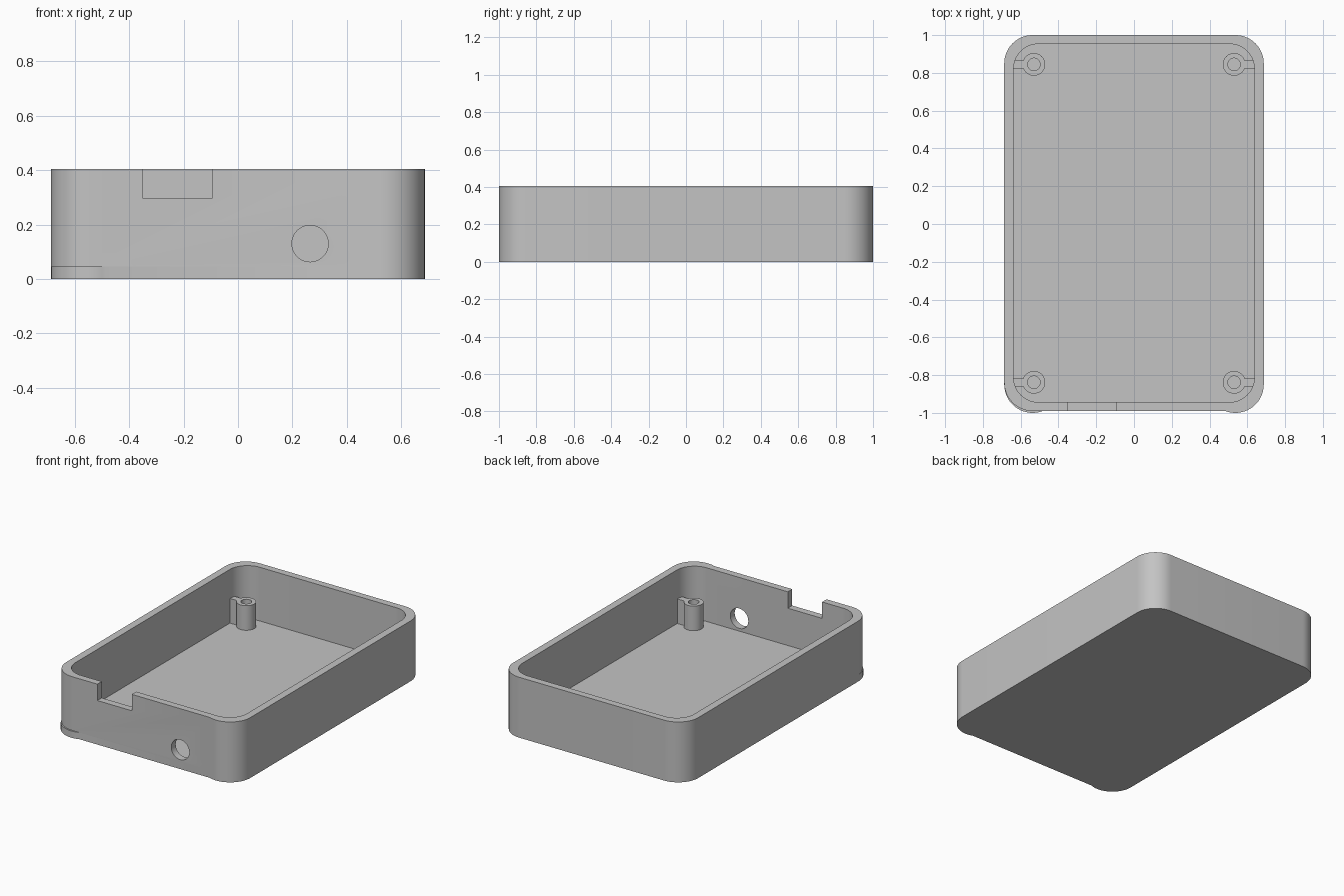
import bpy, bmesh, math

if "Cube" in bpy.data.objects:
    bpy.data.objects.remove(bpy.data.objects["Cube"], do_unlink=True)

HALF_X, BACK, FRONT, HEIGHT = 0.687, 1.0, -0.99, 0.405
FLOOR, POST_TOP = 0.045, 0.21

grey = bpy.data.materials.new("light grey plastic")
grey.use_nodes = True
colour = (0.55, 0.55, 0.55, 1)
grey.diffuse_color = colour
grey.node_tree.nodes["Principled BSDF"].inputs["Base Color"].default_value = colour


def prism(name, outline, z0, z1):
    """Extrude a closed xy outline from z0 to z1."""
    bm = bmesh.new()
    base = bm.faces.new([bm.verts.new((x, y, z0)) for x, y in outline])
    top = bmesh.ops.extrude_face_region(bm, geom=[base])["geom"]
    for v in top:
        if isinstance(v, bmesh.types.BMVert):
            v.co.z = z1
    bmesh.ops.recalc_face_normals(bm, faces=bm.faces)
    mesh = bpy.data.meshes.new(name)
    bm.to_mesh(mesh)
    bm.free()
    mesh.materials.append(grey)
    obj = bpy.data.objects.new(name, mesh)
    bpy.context.collection.objects.link(obj)
    return obj


def arc(cx, cy, r, a0=0, a1=360, n=16):
    angles = [math.radians(a0 + (a1 - a0) * i / n) for i in range(n + 1)]
    return [(cx + r * math.cos(a), cy + r * math.sin(a)) for a in angles]


def circle(cx, cy, r):
    return arc(cx, cy, r, n=40)[:-1]


def rect(x0, x1, y0, y1):
    return [(x0, y0), (x1, y0), (x1, y1), (x0, y1)]


def rounded(x, front, back, r, bulge_left=False, bulge_right=False):
    """Rounded rectangle; a bulged front corner swells just past the front."""
    swell = 0.01
    extra = math.degrees(math.acos((r - swell) / r))
    pts = arc(x - r, back - r, r, 0, 90) + arc(r - x, back - r, r, 90, 180)
    if bulge_right:
        pts += arc(r - x, front - swell + r, r, 180, 270 + extra)
    else:
        pts += arc(r - x, front + r, r, 180, 270)
    if bulge_left:
        pts += arc(x - r, front - swell + r, r, 270 - extra, 360)
    else:
        pts += arc(x - r, front + r, r, 270, 360)
    return pts


def combine(obj, tool, operation):
    """Apply a boolean and discard the tool."""
    tool.hide_render = True
    mod = obj.modifiers.new("boolean", "BOOLEAN")
    mod.operation, mod.solver, mod.object = operation, "EXACT", tool
    bpy.ops.object.select_all(action="DESELECT")
    bpy.context.view_layer.objects.active = obj
    obj.select_set(True)
    bpy.ops.object.modifier_apply(modifier=mod.name)
    bpy.data.objects.remove(tool, do_unlink=True)


# Floor plate
floor = prism("floor_plate", rounded(HALF_X, FRONT, BACK, 0.15, True, True), 0, FLOOR)

# Walls with the cavity, cable notch and round port cut out
walls = prism("walls", rounded(HALF_X, FRONT, BACK, 0.15, True, False), FLOOR, HEIGHT)
combine(walls, prism("cavity", rounded(0.637, -0.943, 0.953, 0.13), 0, 0.6), "DIFFERENCE")
combine(walls, prism("notch", rect(-0.35, -0.095, -1.1, -0.85), 0.295, 0.6), "DIFFERENCE")
port = prism("port", circle(0.265, 0.13, 0.067), 0.85, 1.1)
port.rotation_euler.x = math.pi / 2
combine(walls, port, "DIFFERENCE")
parts = [floor, walls]

# Hollow screw posts, each tied to its side wall by a rib
for sx, side in ((-1, "right"), (1, "left")):
    for y, end in ((-0.838, "front"), (0.845, "back")):
        x = 0.53 * sx
        post = prism(f"{end}_{side}_screw_post", circle(x, y, 0.06), FLOOR, POST_TOP)
        xs = sorted((0.575 * sx, 0.645 * sx))
        combine(post, prism("rib", rect(*xs, y - 0.021, y + 0.021), FLOOR, POST_TOP), "UNION")
        combine(post, prism("bore", circle(x, y, 0.033), 0, 0.4), "DIFFERENCE")
        parts.append(post)

# Smooth curved walls, crisp edges
bpy.ops.object.select_all(action="DESELECT")
for part in parts:
    part.select_set(True)
bpy.context.view_layer.objects.active = walls
bpy.ops.object.shade_smooth_by_angle(angle=math.radians(30))
